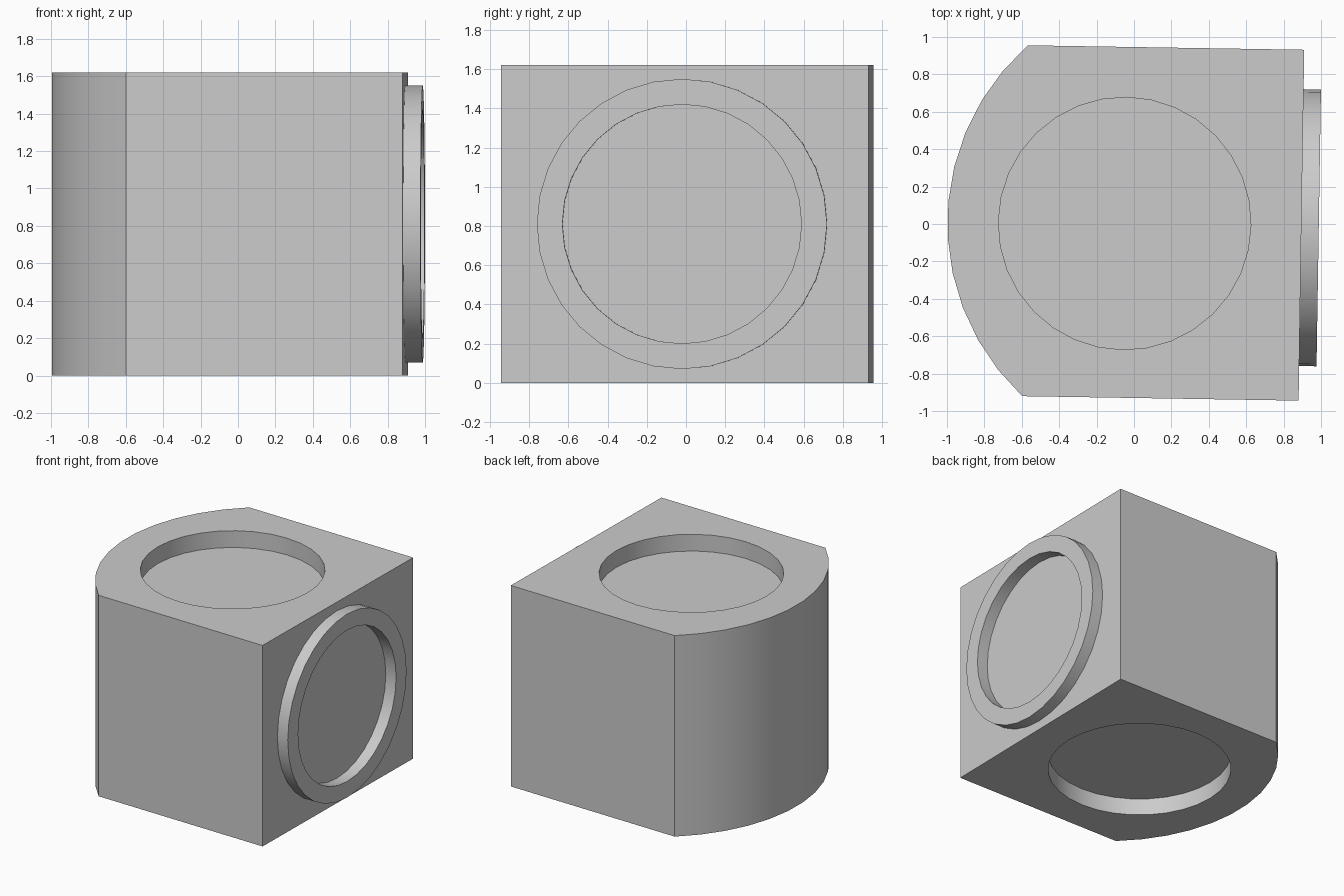
import bpy, bmesh, math
from mathutils import Matrix, Vector

cube = bpy.data.objects.get("Cube")
if cube:
    bpy.data.objects.remove(cube, do_unlink=True)

HEIGHT, HALF_DEPTH, MID_Y = 1.62, 0.938, 0.008
RIGHT_X, CHORD_X, SAGITTA = 0.895, -0.583, 0.415
RECESS, SEGMENTS = 0.135, 32
TURN = Matrix.Rotation(math.radians(-0.92), 4, "Z")   # whole model is turned slightly

grey = bpy.data.materials.new("plain grey")
grey.use_nodes = True
grey.diffuse_color = (0.6, 0.6, 0.6, 1)
grey.node_tree.nodes["Principled BSDF"].inputs["Base Color"].default_value = grey.diffuse_color


def finish(name, bm):
    bmesh.ops.transform(bm, matrix=TURN, verts=bm.verts)
    bmesh.ops.recalc_face_normals(bm, faces=bm.faces)
    mesh = bpy.data.meshes.new(name)
    bm.to_mesh(mesh)
    bm.free()
    mesh.materials.append(grey)
    obj = bpy.data.objects.new(name, mesh)
    bpy.context.collection.objects.link(obj)
    return obj


def select(obj):
    bpy.ops.object.select_all(action="DESELECT")
    obj.select_set(True)
    bpy.context.view_layer.objects.active = obj


def smooth(obj):
    select(obj)
    bpy.ops.object.shade_smooth_by_angle(angle=math.radians(30))


# Body: square on three sides, a shallow arc on the fourth
radius = (HALF_DEPTH ** 2 + SAGITTA ** 2) / (2 * SAGITTA)
centre_x = CHORD_X - SAGITTA + radius
half_angle = math.asin(HALF_DEPTH / radius)
outline = [(RIGHT_X, MID_Y - HALF_DEPTH), (RIGHT_X, MID_Y + HALF_DEPTH)]
for i in range(12):
    a = half_angle * (1 - 2 * i / 11)
    outline.append((centre_x - radius * math.cos(a), MID_Y + radius * math.sin(a)))
bm = bmesh.new()
base = bm.faces.new([bm.verts.new((x, y, 0)) for x, y in outline])
top = bmesh.ops.extrude_face_region(bm, geom=[base], use_keep_orig=True)["geom"]
bmesh.ops.translate(bm, vec=(0, 0, HEIGHT),
                    verts=[v for v in top if isinstance(v, bmesh.types.BMVert)])
body = finish("body", bm)

# Round recesses in the top and the underside
for z in (0, HEIGHT):
    bm = bmesh.new()
    bmesh.ops.create_cone(bm, cap_ends=True, segments=SEGMENTS, radius1=0.675, radius2=0.675,
                          depth=2 * RECESS, matrix=Matrix.Translation((-0.05, 0.002, z)))
    cutter = finish("recess_cutter", bm)
    cutter.hide_render = True
    cut = body.modifiers.new("recess", "BOOLEAN")
    cut.operation, cut.solver, cut.object = "DIFFERENCE", "EXACT", cutter
    select(body)
    bpy.ops.object.modifier_apply(modifier=cut.name)
    bpy.data.objects.remove(cutter, do_unlink=True)
smooth(body)

# Raised ring on the left side
bm = bmesh.new()
centre = Vector((RIGHT_X, -0.005, HEIGHT / 2))
profile = [bm.verts.new(centre + Vector((x, 0, r)))
           for x, r in ((0, 0.74), (0.093, 0.74), (0.093, 0.61), (0, 0.61))]
edges = [bm.edges.new(pair) for pair in zip(profile, profile[1:])]
bmesh.ops.spin(bm, geom=profile + edges, cent=centre, axis=(1, 0, 0),
               angle=math.tau, steps=SEGMENTS, use_merge=True)
bmesh.ops.remove_doubles(bm, verts=bm.verts, dist=0.0001)
smooth(finish("side_ring", bm))
